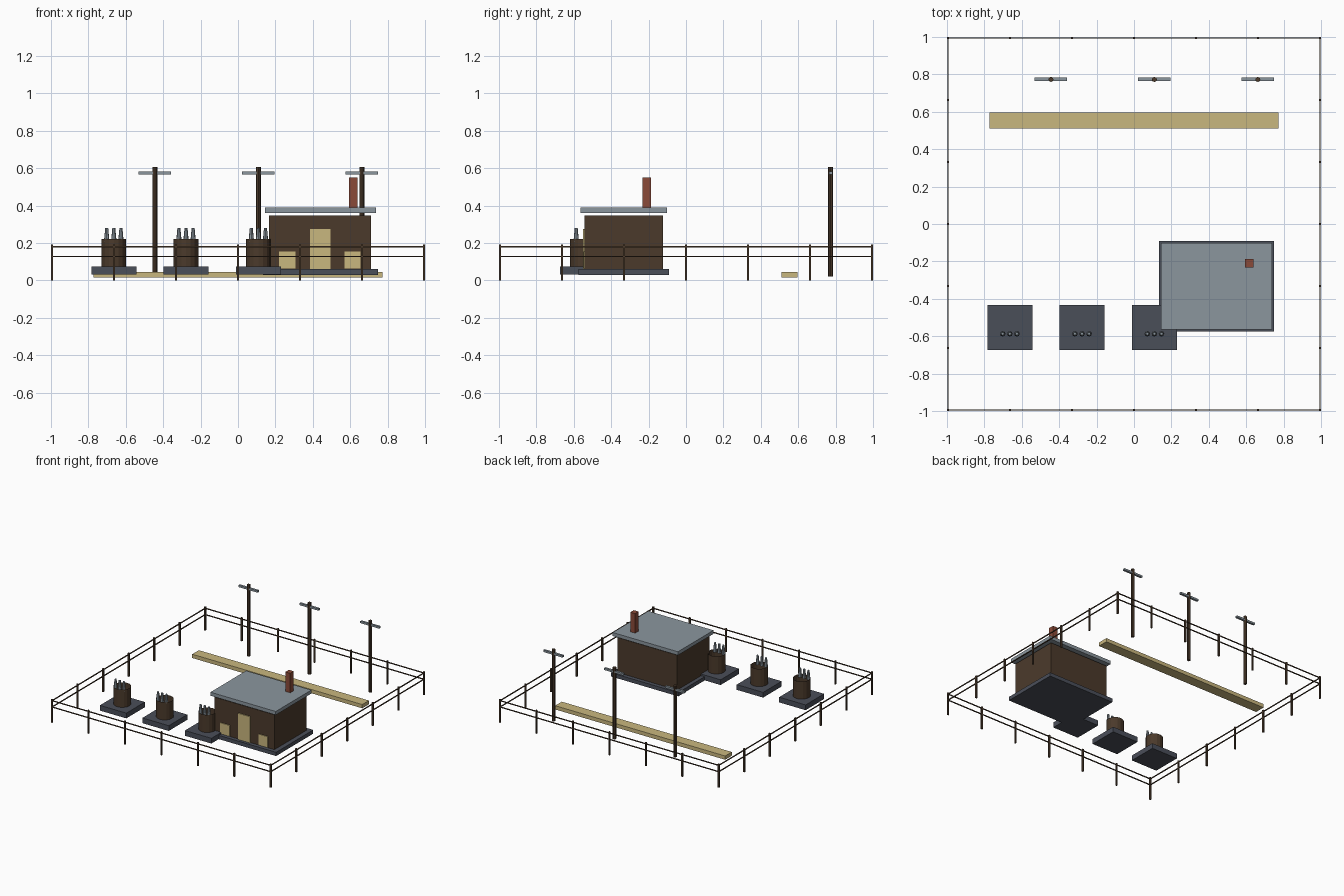
import bpy, bmesh, math

if "Cube" in bpy.data.objects:
    bpy.data.objects.remove(bpy.data.objects["Cube"])


def material(name, hex_code):
    def lin(v):
        v /= 255
        return v / 12.92 if v <= 0.04045 else ((v + 0.055) / 1.055) ** 2.4
    m = bpy.data.materials.new(name)
    m.diffuse_color = [lin(int(hex_code[i:i + 2], 16)) for i in (0, 2, 4)] + [1]
    m.use_nodes = True
    m.node_tree.nodes["Principled BSDF"].inputs["Base Color"].default_value = m.diffuse_color
    return m


WOOD = material("dark_brown", "4B3A2B")
SLATE = material("slate_grey", "4A4E59")
METAL = material("light_grey", "8B969E")
BRICK = material("brick_red", "8A4A38")
SAND = material("sand", "C9B77E")


def finish(name, bm, mat):
    mesh = bpy.data.meshes.new(name)
    bm.to_mesh(mesh)
    bm.free()
    mesh.materials.append(mat)
    ob = bpy.data.objects.new(name, mesh)
    bpy.context.collection.objects.link(ob)
    return ob


def box(name, x, y, z, mat):
    """Box from (min, max) ranges on each axis."""
    bm = bmesh.new()
    bmesh.ops.create_cube(bm, size=1)
    for v in bm.verts:
        v.co = [r[0] if c < 0 else r[1] for c, r in zip(v.co, (x, y, z))]
    return finish(name, bm, mat)


def around(c, size):
    return (c - size / 2, c + size / 2)


def cone(name, x, y, z, r1, r2, sides, mat, caps=True):
    bm = bmesh.new()
    bmesh.ops.create_cone(bm, cap_ends=caps, segments=sides, radius1=r1,
                          radius2=r2, depth=z[1] - z[0])
    bmesh.ops.translate(bm, verts=bm.verts, vec=(x, y, sum(z) / 2))
    return finish(name, bm, mat)


# Control house
box("house_base", (0.135, 0.748), (-0.574, -0.092), (0.03, 0.061), SLATE)
box("house_walls", (0.167, 0.711), (-0.543, -0.124), (0.061, 0.347), WOOD)
box("house_roof", (0.145, 0.738), (-0.564, -0.102), (0.361, 0.39), METAL)
box("chimney", (0.594, 0.638), (-0.233, -0.188), (0.39, 0.55), BRICK)
box("door", (0.384, 0.495), (-0.551, -0.542), (0.061, 0.276), SAND)
box("window_left", (0.22, 0.307), (-0.549, -0.542), (0.064, 0.154), SAND)
box("window_right", (0.57, 0.654), (-0.549, -0.542), (0.064, 0.154), SAND)

# Transformers: pad, open tank and three bushings each
for i, x in enumerate((-0.664, -0.278, 0.109)):
    y = -0.553
    box(f"pad_{i}", around(x, 0.24), around(y, 0.24), (0.032, 0.075), SLATE)
    cone(f"tank_{i}", x, y, (0.075, 0.22), 0.066, 0.066, 16, WOOD, caps=False)
    for j in (-1, 0, 1):
        cone(f"bushing_{i}_{j + 1}", x + j * 0.038, y - 0.034, (0.205, 0.28),
             0.015, 0.008, 8, METAL)

# Long low beam behind the yard
box("ground_beam", (-0.773, 0.772), (0.51, 0.596), (0.015, 0.046), SAND)

# Utility poles with cross arms
for i, x in enumerate((-0.444, 0.109, 0.662)):
    cone(f"pole_{i}", x, 0.773, (0.02, 0.607), 0.0135, 0.0135, 8, WOOD)
    box(f"cross_arm_{i}", around(x, 0.174), around(0.774, 0.018),
        (0.565, 0.581), METAL)

# Perimeter fence: posts shared at corners, two rails per side
E = 0.994
steps = [E * k / 3 for k in range(-3, 4)]
spots = {(a, s * E) for a in steps for s in (-1, 1)}
spots |= {(s * E, a) for a in steps for s in (-1, 1)}
for i, (x, y) in enumerate(sorted(spots)):
    box(f"fence_post_{i}", around(x, 0.012), around(y, 0.012), (0, 0.192), WOOD)
for s in (-1, 1):
    for level, z in (("low", 0.128), ("high", 0.18)):
        side = "minus" if s < 0 else "plus"
        box(f"rail_x_{side}_{level}", (-E, E), around(s * E, 0.007),
            around(z, 0.007), WOOD)
        box(f"rail_y_{side}_{level}", around(s * E, 0.007), (-E, E),
            around(z, 0.007), WOOD)
